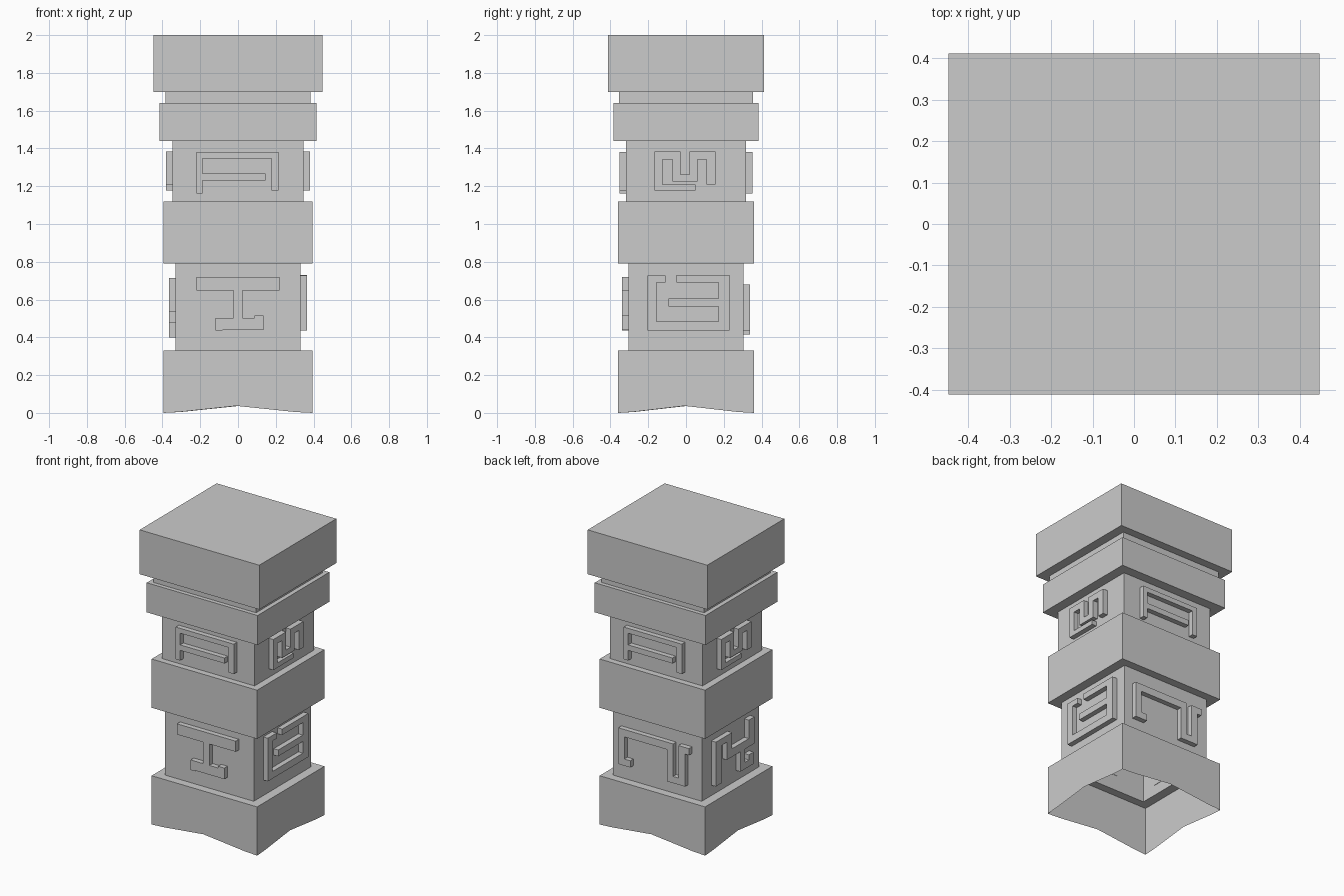
import bpy
import bmesh
from mathutils import Vector

if "Cube" in bpy.data.objects:
    bpy.data.objects.remove(bpy.data.objects["Cube"])

UPPER = (0.347, 0.318)   # half width / half depth of the upper shaft
LOWER = (0.332, 0.305)   # half width / half depth of the lower shaft
RELIEF = 0.034


def finish(name, bm):
    mesh = bpy.data.meshes.new(name)
    bm.to_mesh(mesh)
    bm.free()
    obj = bpy.data.objects.new(name, mesh)
    bpy.context.collection.objects.link(obj)
    return obj


def corners(hx, hy):
    return [Vector(c) for c in ((-hx, -hy, 0), (hx, -hy, 0), (hx, hy, 0), (-hx, hy, 0))]


# Stepped pillar: hollow rectangular shell, open below, capped on top
def make_pillar():
    base, band, neck, cap = (0.395, 0.36), (0.415, 0.384), (0.385, 0.356), (0.448, 0.412)
    steps = [(base, 0.0, 0.33), (LOWER, 0.33, 0.79), (base, 0.79, 1.12),
             (UPPER, 1.12, 1.44), (band, 1.44, 1.64), (neck, 1.64, 1.70), (cap, 1.70, 2.0)]
    bm = bmesh.new()

    # bottom edge, worn upwards in the middle of every side
    c = corners(*base)
    foot = []
    for i in range(4):
        for t, z in ((0, 0), (0.11, 0.005), (0.49, 0.037), (0.88, 0.005)):
            p = c[i].lerp(c[(i + 1) % 4], t)
            foot.append(bm.verts.new((p.x, p.y, z)))

    # rectangular rings up the pillar
    rings = []
    for k, (size, z0, z1) in enumerate(steps):
        for z in ((z1,) if k == 0 else (z0, z1)):
            rings.append([bm.verts.new((p.x, p.y, z)) for p in corners(*size)])
    for i in range(4):
        j = (i + 1) % 4
        low = [foot[(4 * i + n) % 16] for n in range(5)]
        bm.faces.new(low + [rings[0][j], rings[0][i]])
        for a, b in zip(rings, rings[1:]):
            bm.faces.new((a[i], a[j], b[j], b[i]))
    bm.faces.new(rings[-1])
    return finish("pillar_body", bm)


# Raised ornament: outline (u to the viewer's right, z up) on one side of a shaft
def make_relief(name, outline, side, shaft):
    right, out, dist = {
        "front": (Vector((1, 0, 0)), Vector((0, -1, 0)), shaft[1]),
        "right": (Vector((0, 1, 0)), Vector((1, 0, 0)), shaft[0]),
        "back": (Vector((-1, 0, 0)), Vector((0, 1, 0)), shaft[1]),
        "left": (Vector((0, -1, 0)), Vector((-1, 0, 0)), shaft[0]),
    }[side]
    bm = bmesh.new()
    loops = [[bm.verts.new(right * u + out * d + Vector((0, 0, z))) for u, z in outline]
             for d in (dist - 0.002, dist + RELIEF)]
    back, front = loops
    n = len(outline)
    for i in range(n):
        j = (i + 1) % n
        bm.faces.new((back[i], back[j], front[j], front[i]))
    bm.faces.new(front)
    bm.faces.new(back[::-1])
    bmesh.ops.recalc_face_normals(bm, faces=bm.faces)
    return finish(name, bm)


# Ornament outlines
bracket = [(-.22, 1.38), (.215, 1.38), (.215, 1.178), (.177, 1.178), (.177, 1.347),
           (-.187, 1.347), (-.187, 1.268), (.145, 1.268), (.145, 1.231), (-.187, 1.231),
           (-.187, 1.162), (-.22, 1.162)]
meander = [(-.166, 1.385), (-.029, 1.385), (-.029, 1.263), (.018, 1.263), (.018, 1.385),
           (.156, 1.385), (.156, 1.21), (.108, 1.21), (.108, 1.342), (.061, 1.342),
           (.061, 1.225), (-.124, 1.225), (-.124, 1.21), (.05, 1.21), (.05, 1.178),
           (-.166, 1.178)]
meander[11:12] = [(-.071, 1.225), (-.071, 1.342), (-.124, 1.342)]
del meander[14 - 0:14]
beam = [(-.22, .72), (.22, .72), (.22, .648), (.024, .648), (.024, .503), (.087, .503),
        (.087, .515), (.135, .515), (.135, .44), (-.082, .44), (-.082, .435),
        (-.118, .435), (-.118, .503), (-.024, .503), (-.024, .648), (-.22, .648)]
frame = [(-.203, .727), (-.108, .727), (-.108, .69), (-.156, .69), (-.156, .483),
         (.172, .483), (.172, .562), (-.092, .562), (-.092, .605), (.172, .605),
         (.172, .69), (-.05, .69), (-.05, .73), (.23, .73), (.23, .435), (-.203, .435)]
hook = [(-.27, .68), (.14, .68), (.14, .46), (.18, .46), (.18, .68), (.26, .68),
        (.26, .635), (.23, .635), (.23, .415), (.095, .415), (.095, .63), (-.225, .63),
        (-.225, .48), (-.18, .48), (-.18, .435), (-.27, .435)]
branch = [(-.203, .40), (-.145, .40), (-.145, .655), (-.085, .655), (-.085, .535),
          (.06, .535), (.06, .40), (.20, .40), (.20, .48), (.15, .48), (.15, .445),
          (.11, .445), (.11, .535), (.21, .535), (.21, .715), (.15, .715), (.15, .59),
          (-.03, .59), (-.03, .70), (-.203, .70)]

make_pillar()
for side, shape in (("front", bracket), ("back", bracket), ("right", meander), ("left", meander)):
    make_relief("upper_ornament_" + side, shape, side, UPPER)
for side, shape in (("front", beam), ("right", frame), ("back", hook), ("left", branch)):
    make_relief("lower_ornament_" + side, shape, side, LOWER)
